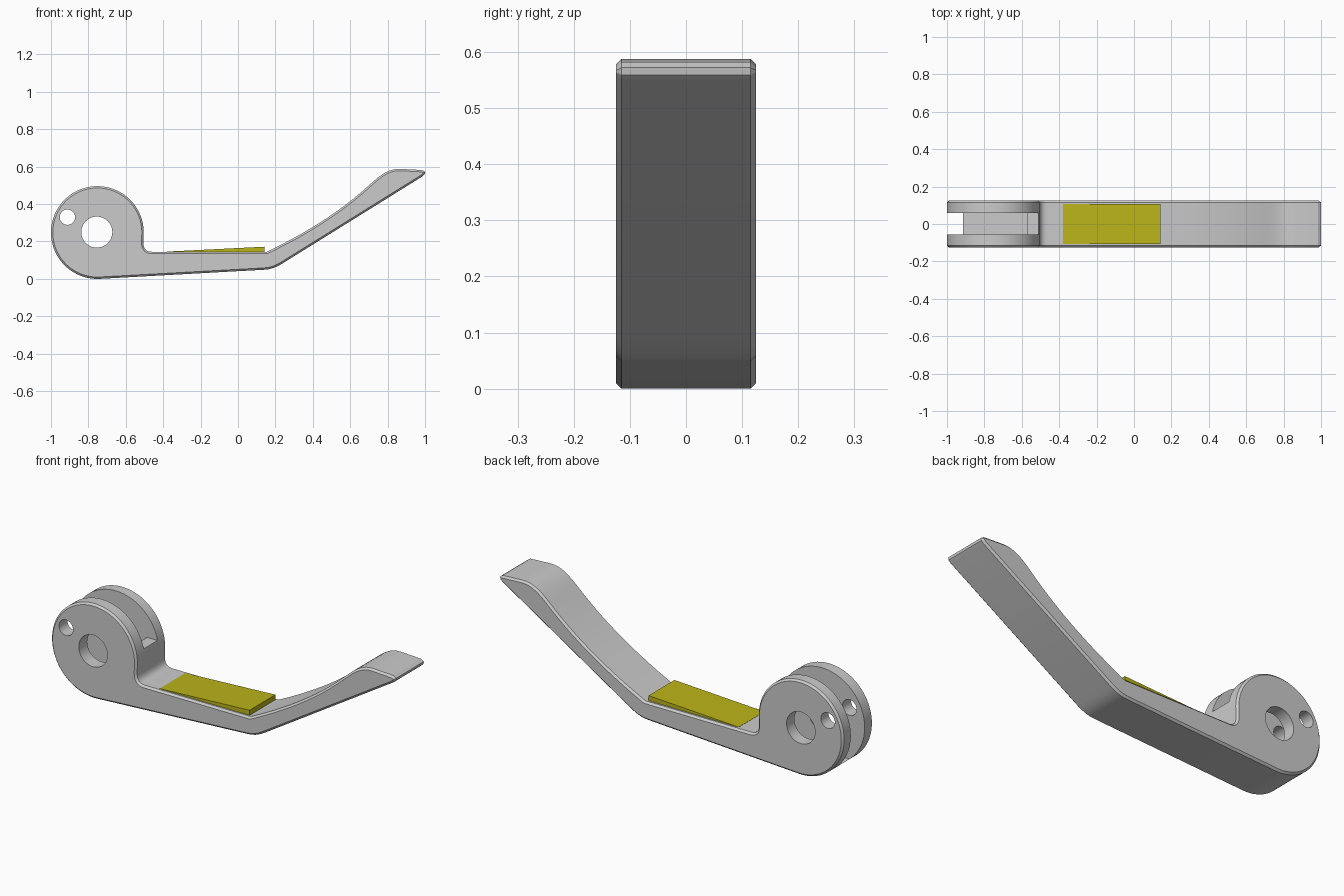
import bpy, bmesh, math
from mathutils import Vector
from mathutils.geometry import interpolate_bezier

if "Cube" in bpy.data.objects:
    bpy.data.objects.remove(bpy.data.objects["Cube"])

CX, CZ, R = -0.752, 0.248, 0.248     # hub centre and radius


def bezier(a, b, c, d, n):
    pts = [Vector((p[0], p[1], 0)) for p in (a, b, c, d)]
    return [(p.x, p.y) for p in interpolate_bezier(*pts, n)]


def extrude(name, profile, y0, y1, chamfer=0):
    """Extrude an x/z outline along y, optionally chamfering both rims."""
    bm = bmesh.new()
    face = bm.faces.new([bm.verts.new((x, y0, z)) for x, z in profile])
    new = bmesh.ops.extrude_face_region(bm, geom=[face])["geom"]
    verts = [v for v in new if isinstance(v, bmesh.types.BMVert)]
    bmesh.ops.translate(bm, verts=verts, vec=(0, y1 - y0, 0))
    bmesh.ops.recalc_face_normals(bm, faces=bm.faces[:])
    if chamfer:
        rims = [e for e in bm.edges
                if abs(e.verts[0].co.y - e.verts[1].co.y) < 1e-5]
        bmesh.ops.bevel(bm, geom=rims, offset=chamfer, segments=1,
                        affect='EDGES', clamp_overlap=False)
    mesh = bpy.data.meshes.new(name)
    bm.to_mesh(mesh)
    bm.free()
    ob = bpy.data.objects.new(name, mesh)
    bpy.context.collection.objects.link(ob)
    return ob


def circle(x, z, r, n=48):
    return [(x + r * math.cos(2 * math.pi * i / n),
             z + r * math.sin(2 * math.pi * i / n)) for i in range(n)]


# Lever outline: underside, rounded tip, thumb curve, flat bed, fillet, hub
outline = bezier((0.14, 0.049), (0.18, 0.051), (0.21, 0.065), (0.24, 0.084), 6)
outline += [(0.985, 0.547), (0.998, 0.559), (1.0, 0.572), (0.985, 0.582)]
outline += bezier((0.87, 0.588), (0.81, 0.59), (0.77, 0.565), (0.70, 0.50), 9)
outline += bezier((0.70, 0.50), (0.53, 0.345), (0.34, 0.235), (0.155, 0.145), 13)[1:]
outline += bezier((-0.46, 0.145), (-0.49, 0.145), (-0.506, 0.16), (-0.506, 0.195), 7)
outline += [(CX + R * math.cos(a), CZ + R * math.sin(a))
            for a in (math.radians(1 + 272 * i / 56) for i in range(57))]
lever = extrude("lever", outline, -0.125, 0.125, 0.01)

# Cutters: pivot hole, pin hole, slot between the two cheeks
cutters = [
    extrude("pivot_hole_cutter", circle(-0.755, 0.25, 0.083), -0.3, 0.3),
    extrude("pin_hole_cutter", circle(-0.912, 0.33, 0.041, 32), -0.3, 0.3),
    extrude("slot_cutter", [(-1.1, 0.06), (-0.57, 0.06), (-0.57, 0.3),
                            (-0.45, 0.3), (-0.45, 0.6), (-1.1, 0.6)],
            -0.055, 0.06),
]
for c in cutters:
    mod = lever.modifiers.new(c.name, 'BOOLEAN')
    mod.operation = 'DIFFERENCE'
    mod.solver = 'EXACT'
    mod.object = c
bpy.context.view_layer.objects.active = lever
lever.select_set(True)
for c in cutters:
    bpy.ops.object.modifier_apply(modifier=c.name)
for c in cutters:
    bpy.data.objects.remove(c)
bpy.ops.object.shade_smooth_by_angle(angle=math.radians(25))

# Yellow wedge pad on the bed
pad = extrude("wedge_pad", [(-0.38, 0.135), (0.143, 0.135),
                            (0.143, 0.172), (-0.38, 0.146)], -0.108, 0.106)
yellow = bpy.data.materials.new("yellow")
yellow.diffuse_color = (0.50, 0.46, 0.01, 1)
yellow.use_nodes = True
yellow.node_tree.nodes["Principled BSDF"].inputs["Base Color"].default_value = yellow.diffuse_color
pad.data.materials.append(yellow)
